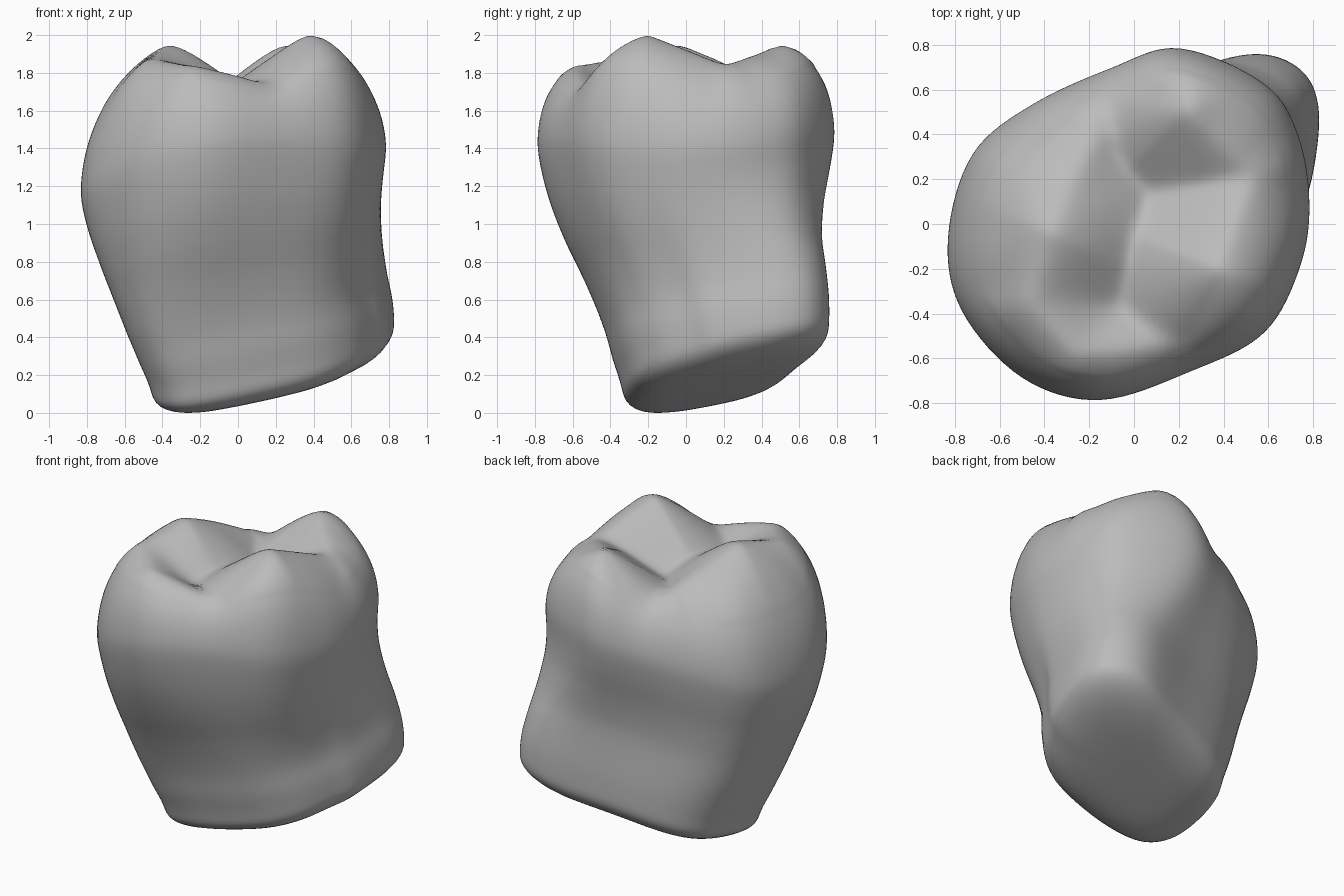
import bpy
import bmesh
import math
from mathutils import Vector

cube = bpy.data.objects.get("Cube")
if cube:
    bpy.data.objects.remove(cube, do_unlink=True)

SEGMENTS = 112
LIP = 0.15         # height of the rounded edge under the root

# Outlines with matching points, anticlockwise from the left side
ROOT = [(.79, .14), (.83, .48), (.74, .68), (.5, .755), (.1, .64), (-.34, .5), (-.54, .31),
        (-.6, .02), (-.57, -.23), (-.42, -.39), (-.1, -.43), (.33, -.37), (.57, -.23), (.71, -.02)]
CROWN = [(.78, .1), (.73, .4), (.58, .63), (.2, .79), (-.1, .7), (-.45, .54), (-.72, .32),
         (-.83, -.05), (-.77, -.38), (-.5, -.68), (-.15, -.78), (.25, -.65), (.58, -.48), (.74, -.18)]

# Width limits (min x, max x, min y, max y) from the root end to the rim
LEVELS = [0, .15, .3, .5, .7, .85, 1]
LIMITS = [(-.46, .83, -.34, .76), (-.52, .82, -.39, .76), (-.585, .79, -.437, .745),
          (-.665, .765, -.535, .722), (-.745, .757, -.665, .735), (-.8, .767, -.745, .765),
          (-.835, .785, -.79, .79)]

# Chewing ridges, each running between two named points
PEAKS = {
    "front_left": (.4, -.2, 2.035), "left_saddle": (.55, .22, 1.88), "back": (.25, .52, 1.97),
    "back_notch": (-.02, .47, 1.75), "right": (-.39, -.03, 2.0), "right_end": (-.2, .38, 1.8),
    "right_rim": (-.5, -.35, 1.95), "front": (-.27, -.6, 1.89), "front_notch": (.22, -.56, 1.78),
    "left_end": (.47, -.43, 1.89),
}
RIDGES = [("front_left", "left_saddle"), ("left_saddle", "back"), ("back", "back_notch"),
          ("right", "right_end"), ("right", "right_rim"), ("right_rim", "front"),
          ("front", "front_notch"), ("front_notch", "left_end")]


def catmull(a, b, c, d, t):
    return b + (c - a) * (t / 2) + (a * 2 - b * 5 + c * 4 - d) * (t * t / 2) \
        + (b * 3 - a - c * 3 + d) * (t * t * t / 2)


def smooth_outline(points):
    pts = [Vector(p) for p in points]
    n = len(pts)
    result = []
    for k in range(SEGMENTS):
        i, t = divmod(k * n / SEGMENTS, 1)
        i = int(i)
        result.append(catmull(*(pts[(i + j) % n] for j in (-1, 0, 1, 2)), t))
    return result


def limits_at(u):
    last = len(LEVELS) - 1
    i = max(j for j in range(last) if LEVELS[j] <= u)
    t = (u - LEVELS[i]) / (LEVELS[i + 1] - LEVELS[i])
    rows = [Vector(LIMITS[min(max(i + j, 0), last)]) for j in (-1, 0, 1, 2)]
    return catmull(*rows, t)


def fit(points, limits):
    # Stretch an outline to fill the given width limits
    spans = []
    for axis in (0, 1):
        values = [p[axis] for p in points]
        spans.append((min(values), max(values)))
    (ax, bx), (ay, by) = spans
    x0, x1, y0, y1 = limits
    return [Vector((x0 + (p.x - ax) / (bx - ax) * (x1 - x0),
                    y0 + (p.y - ay) / (by - ay) * (y1 - y0))) for p in points]


def root_end(p):
    return .08 + .2 * p.x + .18 * p.y


def rim_height(p):
    # The widest line of the crown is lowest on the right side
    return 1.3 + .15 * p.x + .27 * p.y ** 2


def ridge_height(p, start, end):
    a, b = Vector(start), Vector(end)
    run = (b - a).xy
    t = min(max((p - a.xy).dot(run) / run.length_squared, 0), 1)
    nearest = a.lerp(b, t)
    offset = p - nearest.xy
    distance = offset.length
    # Steep towards the middle, gentle towards the rim
    outward = offset.dot(nearest.xy) / max(distance * nearest.xy.length, .0001)
    slope = .72 - .5 * max(outward, 0)
    return nearest.z - slope * (math.sqrt(distance ** 2 + .004) - .063)


def chewing_height(p):
    soft = .022
    total = sum(math.exp((ridge_height(p, PEAKS[a], PEAKS[b]) - 2) / soft) for a, b in RIDGES)
    return 2 + soft * math.log(total)


def root_cap(outline, r):
    centre = Vector((.12, .16))
    ring = [centre.lerp(p, r) for p in outline]
    return [(p.x, p.y, root_end(p) + LIP * (1 - math.sqrt(1 - r ** 4.5))) for p in ring]


def crown_cap(outline, r):
    centre = Vector((.06, 0))
    ring = []
    for edge in outline:
        p = centre.lerp(edge, r)
        rim = rim_height(edge)
        # Round shoulder on the right, squarer at the front and back
        power = 4.2 + 1.2 * edge.x + 6 * edge.y ** 2
        ring.append((p.x, p.y, rim + (chewing_height(p) - rim) * math.sqrt(1 - r ** power)))
    return ring


def wall(u):
    blend = min(max((u - .25) / .75, 0), 1)
    blend = blend * blend * (3 - 2 * blend)
    mixed = [a.lerp(b, blend) for a, b in zip(root_outline, crown_outline)]
    ring = fit(mixed, limits_at(u))
    return [(p.x, p.y, (root_end(p) + LIP) * (1 - u) + rim_height(p) * u) for p in ring]


# Rings from the middle of the root end, up the wall, to the middle of the top
root_outline, crown_outline = smooth_outline(ROOT), smooth_outline(CROWN)
root_edge = fit(root_outline, limits_at(0))
crown_edge = fit(crown_outline, limits_at(1))
quarter = math.pi / 2
rings = [root_cap(root_edge, math.sin(quarter * i / 14)) for i in range(1, 14)]
rings += [wall(i / 32) for i in range(33)]
rings += [crown_cap(crown_edge, math.sin(quarter * i / 44)) for i in range(43, 0, -1)]

# Tooth body
bm = bmesh.new()
loops = [[bm.verts.new(co) for co in ring] for ring in rings]
for low, high in zip(loops, loops[1:]):
    for i in range(SEGMENTS):
        j = (i + 1) % SEGMENTS
        bm.faces.new((low[i], low[j], high[j], high[i]))
bm.faces.new(list(reversed(loops[0])))
bm.faces.new(loops[-1])

# Soften the seams between root end, wall and crown
for _ in range(5):
    bmesh.ops.smooth_vert(bm, verts=[v for ring in loops[1:60] for v in ring], factor=.5,
                          use_axis_x=True, use_axis_y=True, use_axis_z=True)

# Rest the root tip on the ground
bottom = min(v.co.z for v in bm.verts)
bmesh.ops.translate(bm, verts=bm.verts, vec=(0, 0, -bottom))
bmesh.ops.recalc_face_normals(bm, faces=bm.faces)

mesh = bpy.data.meshes.new("molar_tooth")
bm.to_mesh(mesh)
bm.free()
tooth = bpy.data.objects.new("molar_tooth", mesh)
bpy.context.collection.objects.link(tooth)

# Plain grey enamel
enamel = bpy.data.materials.new("grey_enamel")
enamel.use_nodes = True
grey = (.5, .5, .5, 1)
enamel.diffuse_color = grey
enamel.node_tree.nodes["Principled BSDF"].inputs["Base Color"].default_value = grey
mesh.materials.append(enamel)

bpy.context.view_layer.objects.active = tooth
tooth.select_set(True)
bpy.ops.object.shade_smooth_by_angle(angle=math.radians(50))
